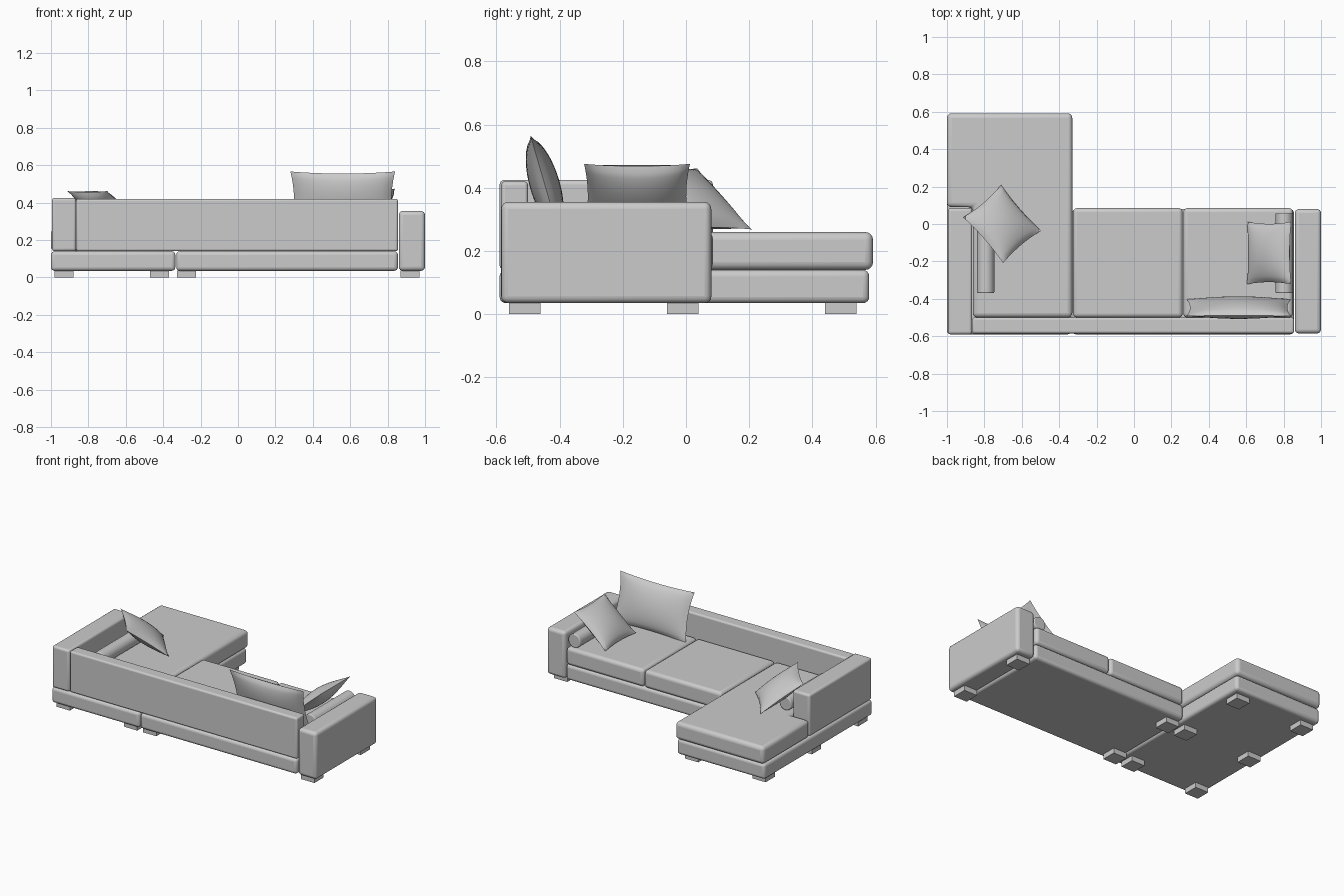
import bpy, bmesh, math
from mathutils import Vector, Matrix

cube = bpy.data.objects.get("Cube")
if cube:
    bpy.data.objects.remove(cube, do_unlink=True)

# One grey fabric for everything
fabric = bpy.data.materials.new("grey fabric")
fabric.use_nodes = True
GREY = (0.6, 0.6, 0.6, 1)
fabric.diffuse_color = GREY
fabric.node_tree.nodes["Principled BSDF"].inputs["Base Color"].default_value = GREY


def finish(name, bm, bevel=0.0, angle=40):
    """Turn a bmesh into a smooth-shaded, optionally rounded object."""
    bmesh.ops.recalc_face_normals(bm, faces=bm.faces)
    mesh = bpy.data.meshes.new(name)
    bm.to_mesh(mesh)
    bm.free()
    mesh.materials.append(fabric)
    obj = bpy.data.objects.new(name, mesh)
    bpy.context.collection.objects.link(obj)
    if bevel:
        mod = obj.modifiers.new("rounding", "BEVEL")
        mod.width = bevel
        mod.segments = 4
    bpy.ops.object.select_all(action="DESELECT")
    obj.select_set(True)
    bpy.context.view_layer.objects.active = obj
    bpy.ops.object.shade_smooth_by_angle(angle=math.radians(angle))
    return obj


def slab(name, outline, z0, z1, bevel=0.0):
    """Extrude a flat outline from z0 to z1."""
    bm = bmesh.new()
    face = bm.faces.new([bm.verts.new((x, y, z0)) for x, y in outline])
    top = bmesh.ops.extrude_face_region(bm, geom=[face])["geom"]
    verts = [v for v in top if isinstance(v, bmesh.types.BMVert)]
    bmesh.ops.translate(bm, verts=verts, vec=(0, 0, z1 - z0))
    return finish(name, bm, bevel)


def box(name, x0, x1, y0, y1, z0, z1, bevel=0.0):
    return slab(name, [(x0, y0), (x1, y0), (x1, y1), (x0, y1)], z0, z1, bevel)


def bolster(name, x, z, y0, y1, radius):
    bm = bmesh.new()
    turn = Matrix.Translation((x, (y0 + y1) / 2, z)) @ Matrix.Rotation(math.pi / 2, 4, "X")
    bmesh.ops.create_cone(bm, cap_ends=True, segments=32, radius1=radius,
                          radius2=radius, depth=y1 - y0, matrix=turn)
    return finish(name, bm, 0.006)


def pillow(name, centre, across, up, width, height, thick, pinch=0.07, n=20):
    """Stuffed square: two bulging sheets joined at a pinched seam."""
    across, up = Vector(across).normalized(), Vector(up).normalized()
    out = across.cross(up)
    bm = bmesh.new()
    bmesh.ops.create_grid(bm, x_segments=n, y_segments=n, size=1)
    copy = bmesh.ops.duplicate(bm, geom=bm.verts[:] + bm.edges[:] + bm.faces[:])["geom"]
    back = {v for v in copy if isinstance(v, bmesh.types.BMVert)}
    for v in bm.verts:
        a, b = v.co.x, v.co.y
        fill = max(0, (1 - a * a) * (1 - b * b)) ** 0.6
        side = -1 if v in back else 1
        v.co = (Vector(centre)
                + across * (a * width / 2 * (1 - pinch * (1 - b * b)))
                + up * (b * height / 2 * (1 - pinch * (1 - a * a)))
                + out * (side * fill * thick / 2))
    bmesh.ops.remove_doubles(bm, verts=bm.verts[:], dist=0.0005)
    return finish(name, bm, angle=60)


# Bases
box("chaise_base", -1.0, -0.335, -0.59, 0.58, 0.035, 0.14, 0.02)
box("main_base", -0.33, 0.855, -0.59, 0.08, 0.035, 0.14, 0.02)

# Backrest and arms
box("backrest", -0.865, 0.855, -0.585, -0.5, 0.14, 0.42, 0.012)
box("left_arm", 0.86, 1.0, -0.585, 0.08, 0.035, 0.355, 0.022)
box("right_arm", -0.995, -0.865, -0.59, 0.085, 0.14, 0.425, 0.015)

# Seat cushions: the chaise cushion wraps around the end of the arm
slab("chaise_cushion", [(-0.862, -0.5), (-0.33, -0.5), (-0.33, 0.592), (-1.0, 0.592),
                        (-1.0, 0.09), (-0.862, 0.09)], 0.14, 0.26, 0.025)
for name, x0 in (("middle_cushion", -0.326), ("left_cushion", 0.264)):
    box(name, x0, x0 + 0.586, -0.5, 0.085, 0.14, 0.26, 0.022)

# Bolsters beside the arms
for name, x in (("right_bolster", -0.793), ("left_bolster", 0.803)):
    bolster(name, x, 0.305, -0.37, 0.06, 0.046)

# Loose pillows
pillow("back_pillow", (0.56, -0.447, 0.41), (1, 0, 0), (0, -0.09, 0.31), 0.56, 0.325, 0.095)
pillow("left_pillow", (0.722, -0.155, 0.372), (0, 1, 0), (0.24, 0, 0.21), 0.335, 0.315, 0.1)
pillow("right_pillow", (-0.705, 0, 0.365), (0.21, -0.24, 0), (-0.2, -0.17, 0.19), 0.325, 0.33, 0.1)

# Feet
for x, ys in ((-0.93, (-0.51, -0.01, 0.49)), (-0.42, (-0.51, -0.01, 0.49)),
              (-0.275, (-0.51, -0.01)), (0.92, (-0.51, -0.01))):
    for y in ys:
        box("foot", x - 0.05, x + 0.05, y - 0.05, y + 0.05, 0, 0.037)
